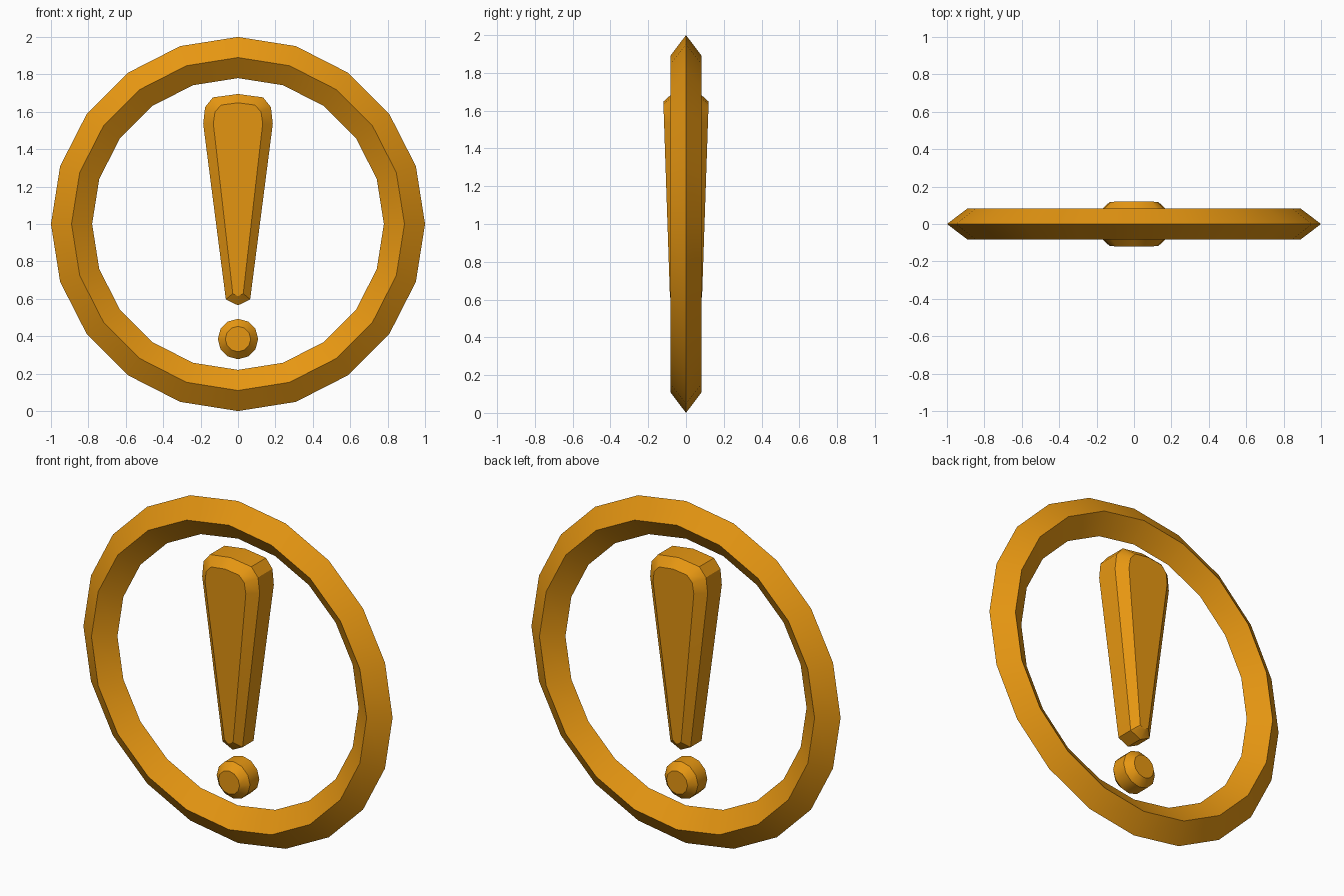
import bpy, bmesh, math

cube = bpy.data.objects.get("Cube")
if cube:
    bpy.data.objects.remove(cube, do_unlink=True)

amber = bpy.data.materials.new("amber_orange")
amber.use_nodes = True
COLOR = (0.80, 0.31, 0.006, 1.0)
amber.diffuse_color = COLOR
amber.node_tree.nodes["Principled BSDF"].inputs["Base Color"].default_value = COLOR


def loft(name, loops, closed=False):
    """Bridge equal-length loops of points; cap the ends unless closed."""
    bm = bmesh.new()
    rows = [[bm.verts.new(p) for p in loop] for loop in loops]
    n = len(rows[0])
    pairs = list(zip(rows, rows[1:]))
    if closed:
        pairs.append((rows[-1], rows[0]))
    else:
        bm.faces.new(rows[0])
        bm.faces.new(rows[-1])
    for a, b in pairs:
        for i in range(n):
            j = (i + 1) % n
            bm.faces.new((a[i], a[j], b[j], b[i]))
    bmesh.ops.recalc_face_normals(bm, faces=bm.faces)
    mesh = bpy.data.meshes.new(name)
    bm.to_mesh(mesh)
    bm.free()
    mesh.materials.append(amber)
    obj = bpy.data.objects.new(name, mesh)
    bpy.context.collection.objects.link(obj)
    bpy.ops.object.select_all(action='DESELECT')
    obj.select_set(True)
    bpy.context.view_layer.objects.active = obj
    bpy.ops.object.shade_smooth_by_angle(angle=math.radians(32))
    return obj


def circle(radius, y, z, sides):
    steps = [2 * math.pi * i / sides for i in range(sides)]
    return [(radius * math.cos(a), y, z + radius * math.sin(a)) for a in steps]


def bar_loop(half, y_low, y_high):
    """Mirror a half outline across x = 0; depth grows with height."""
    outline = half + [(-x, z) for x, z in half[-2:0:-1]]
    z_low, z_high = half[-1][1], half[0][1]
    return [(x, y_low + (y_high - y_low) * (z - z_low) / (z_high - z_low), z)
            for x, z in outline]


# Outer ring with a diamond cross-section
section = [(1.0, 0), (0.89, -0.083), (0.78, 0), (0.89, 0.083)]
loft("outer_ring", [circle(r, y, 1.0, 20) for r, y in section], closed=True)

# Tapered bar with bevelled front and back
rim = [(0, 1.695), (0.134, 1.677), (0.176, 1.625), (0.186, 1.535),
       (0.065, 0.597), (0, 0.565)]
cap = [(0, 1.648), (0.09, 1.636), (0.123, 1.6), (0.132, 1.537),
       (0.028, 0.628), (0, 0.613)]
loft("tapered_bar", [bar_loop(cap, -0.085, -0.12), bar_loop(rim, -0.05, -0.068),
                     bar_loop(rim, 0.05, 0.068), bar_loop(cap, 0.085, 0.12)])

# Round dot below the bar
dot = [(0.068, -0.083), (0.108, -0.043), (0.108, 0.043), (0.068, 0.083)]
loft("round_dot", [circle(r, y, 0.385, 12) for r, y in dot])
